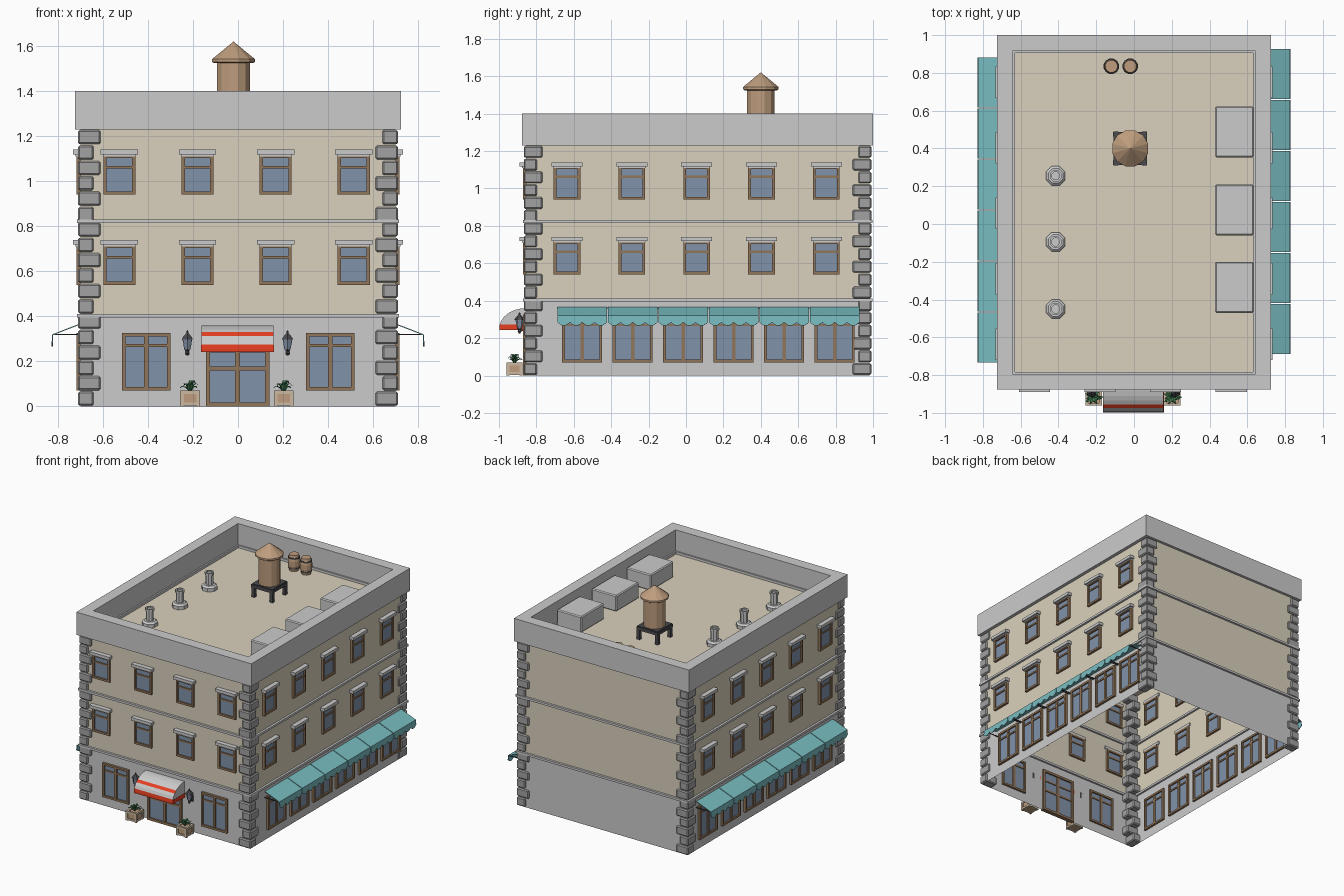
import bpy, bmesh, math
from math import sin, cos, pi
from mathutils import Matrix, Vector

if "Cube" in bpy.data.objects:
    bpy.data.objects.remove(bpy.data.objects["Cube"])


def mat(name, *rgb):
    m = bpy.data.materials.new(name)
    m.diffuse_color = (*rgb, 1)
    m.use_nodes = True
    m.node_tree.nodes["Principled BSDF"].inputs["Base Color"].default_value = m.diffuse_color
    return m


BEIGE = mat("plaster", .70, .64, .51)
BASE = mat("base_stone", .58, .58, .59)
STONE = mat("corner_stone", .36, .36, .36)
WOOD = mat("frame_wood", .29, .18, .10)
GLASS = mat("glass", .22, .29, .40)
TEAL = mat("teal_canvas", .19, .50, .53)
RED = mat("red_canvas", .80, .05, .015)
WHITE = mat("light_canvas", .8, .8, .78)
TAN = mat("tank_wood", .52, .34, .21)
DARK = mat("dark_metal", .07, .07, .08)
CRATE = mat("planter_wood", .60, .49, .36)
GREEN = mat("leaf", .06, .22, .09)
PALE = mat("pale_stone", .76, .76, .76)

parts = {}


def part(name, material=None):
    """bmesh collecting all geometry of one named part"""
    return parts.setdefault(name, (bmesh.new(), material))[0]


def box(bm, lo, hi, M=Matrix()):
    lo, hi = Vector(lo), Vector(hi)
    T = M @ Matrix.Translation((lo + hi) / 2) @ Matrix.Diagonal((*(hi - lo), 1))
    bmesh.ops.create_cube(bm, size=1, matrix=T)


def turned(bm, x, y, profile, n):
    """stack of (radius, z) rings, capped at both ends"""
    rings = [[bm.verts.new((x + r * cos(2 * pi * (i + .5) / n), y + r * sin(2 * pi * (i + .5) / n), z))
              for i in range(n)] for r, z in profile]
    for a, b in zip(rings, rings[1:]):
        for i in range(n):
            bm.faces.new((a[i], a[(i + 1) % n], b[(i + 1) % n], b[i]))
    bm.faces.new(rings[0][::-1])
    bm.faces.new(rings[-1])


def sheet(bm, rows, M=Matrix()):
    vs = [[bm.verts.new(M @ Vector(p)) for p in row] for row in rows]
    for a, b in zip(vs, vs[1:]):
        for i in range(len(a) - 1):
            bm.faces.new((a[i], a[i + 1], b[i + 1], b[i]))


# walls: open-bottomed shell in bands, blank back, flat roof
X0, X1, Y0, Y1 = -.70, .70, -.855, .98
loop = [(X0, Y0), (X1, Y0), (X1, Y1), (X0, Y1), (X0, Y0)]
for name, z0, z1, m in [("ground_floor_wall", 0, .40, BASE), ("upper_walls", .40, 1.24, BEIGE)]:
    sheet(part(name, m), [[(x, y, z) for x, y in loop] for z in (z0, z1)])
sheet(part("roof_deck", BEIGE), [[(X0, y, 1.225), (X1, y, 1.225)] for y in (Y0, Y1)])


def ring(bm, ox, oy0, oy1, t, z0, z1):
    """rectangular frame of wall thickness t"""
    outer = [(-ox, oy0), (ox, oy0), (ox, oy1), (-ox, oy1)]
    inner = [(-ox + t, oy0 + t), (ox - t, oy0 + t), (ox - t, oy1 - t), (-ox + t, oy1 - t)]
    vs = [[bm.verts.new((*p, z)) for p in c] for c, z in
          ((outer, z0), (outer, z1), (inner, z1), (inner, z0))]
    for k in range(4):
        a, b = vs[k], vs[(k + 1) % 4]
        for i in range(4):
            bm.faces.new((a[i], a[(i + 1) % 4], b[(i + 1) % 4], b[i]))


ring(part("parapet", PALE), .725, -.877, 1.0, .083, 1.23, 1.40)
ring(part("parapet_skirting", BASE), .645, -.797, .92, .014, 1.22, 1.243)
for z in (.395, .815):
    ring(part("floor_ledges", BASE), .716, -.871, .996, .03, z, z + .016)

# corner stones: long side alternates between the two walls
N, P = 18, 1.23 / 18
for cx, cy, flip in [(-1, -.867, 0), (1, -.867, 1), (1, .991, 0), (-1, .991, 1)]:
    for k in range(N):
        dx, dy = (.10, .07) if (k + flip) % 2 else (.07, .10)
        x, sy = .711 * cx, (1 if cy < 0 else -1)
        xs, ys = sorted((x, x - cx * dx)), sorted((cy, cy + sy * dy))
        box(part("corner_stones", STONE), (xs[0], ys[0], k * P + .003), (xs[1], ys[1], (k + 1) * P - .003))

# local wall frames: u along the wall, v outwards, z up
FRONT = Matrix(((1, 0, 0, 0), (0, -1, 0, Y0), (0, 0, 1, 0), (0, 0, 0, 1)))
RIGHT = Matrix(((0, 1, 0, X1), (1, 0, 0, 0), (0, 0, 1, 0), (0, 0, 0, 1)))
LEFT = Matrix(((0, -1, 0, X0), (1, 0, 0, -.045), (0, 0, 1, 0), (0, 0, 0, 1)))


def framed(side, kind, M, u, w, z0, z1, rail, mullion=0, t=.015):
    """framed glazing with a horizontal rail and optional centre post"""
    f = part(f"{side}_{kind}_frames", WOOD)
    h = w / 2
    for a, b in [((-h, z0), (-h + t, z1)), ((h - t, z0), (h, z1)), ((-h + t, z1 - t), (h - t, z1)),
                 ((-h + t, z0), (h - t, z0 + t))]:
        box(f, (u + a[0], -.015, a[1]), (u + b[0], .017, b[1]), M)
    box(f, (u - h + t, -.01, rail - .006), (u + h - t, .013, rail + .006), M)
    if mullion:
        box(f, (u - mullion / 2, -.01, z0 + t), (u + mullion / 2, .014, z1 - t), M)
    box(part(f"{side}_{kind}_glass", GLASS), (u - h + t, -.004, z0 + t), (u + h - t, .006, z1 - t), M)


def upper_windows(side, M, us):
    for u in us:
        for z in (.54, .94):
            framed(side, "window", M, u, .143, z, z + .178, z + .122)
            lint = part(f"{side}_window_lintels", PALE)
            box(lint, (u - .083, -.01, z + .178), (u + .083, .034, z + .2), M)
            box(lint, (u - .072, -.01, z + .17), (u + .072, .022, z + .178), M)


upper_windows("front", FRONT, [-.527 + .347 * i for i in range(4)])
for side, M in (("right", RIGHT), ("left", LEFT)):
    M_win = M.copy()
    M_win[1][3] = 0
    upper_windows(side, M_win, [-.636 + .3465 * i for i in range(5)])
    # shop windows with one teal awning over each
    for i in range(6):
        u = -.555 + .27 * i
        framed(side, "shop_window", M, u, .214, .07, .325, .27, .02)
        n = 24
        us = [u - .132 + .264 * j / n for j in range(n + 1)]
        hem = [.284 - .018 * abs(sin(4 * pi * j / n)) for j in range(n + 1)]
        bm = part(f"{side}_awnings", TEAL)
        sheet(bm, [[(a, .004, .367) for a in us], [(a, .125, .320) for a in us],
                   [(a, .128, z) for a, z in zip(us, hem)]], M)
        for s in (-.128, .128):
            box(part(f"{side}_awning_arms", DARK), (u + s - .003, 0, .316), (u + s + .003, .122, .321), M)

# front shop windows and double door
for u in (-.407, .41):
    framed("front", "shop_window", FRONT, u, .215, .07, .325, .27, .02)
framed("front", "door", FRONT, -.002, .282, 0, .33, .245, .022, .018)
box(part("front_door_frames", WOOD), (-.13, -.01, .16), (.126, .013, .176), FRONT)

# rounded striped awning over the door
A, B, Z = .142, .105, .255
arc = [(A * sin(a), Z + B * cos(a)) for a in [pi / 2 * i / 8 for i in range(9)]] + [(A, .242)]
for k, cols in enumerate([(0, 4), (4, 5), (5, 7), (7, 9)]):
    red = k % 2
    pts = arc[cols[0]:cols[1] + 1]
    bm = part("door_awning_red" if red else "door_awning_light", RED if red else WHITE)
    sheet(bm, [[(u, v, z) for v, z in pts] for u in (-.163, .157)], FRONT)
    # side cheeks following the curve
    for u in (-.163, .157):
        cheek = part("door_awning_cheeks", WHITE)
        sheet(cheek, [[(u, v, z) for v, z in pts], [(u, v, .272) for v, z in pts]], FRONT) if k < 3 else None
for u in (-.163, .157):
    box(part("door_awning_red", RED), (u - .002, 0, .242), (u + .002, A, .272), FRONT)

for x in (-.225, .22):
    # wall lantern
    y = Y0 - .035
    m = part("lanterns", DARK)
    turned(m, x, y, [(.004, .225), (.010, .235), (.008, .245), (.014, .252)], 6)
    turned(m, x, y, [(.028, .296), (.024, .306), (.009, .322), (.004, .325), (.006, .331), (.001, .338)], 6)
    turned(part("lantern_glass", GLASS), x, y, [(.013, .252), (.022, .296)], 6)
    for i in range(6):
        a = 2 * pi * (i + .5) / 6
        d = Vector((cos(a), sin(a), 0))
        s = Vector((-d.y, d.x, 0)) * .002
        lo, hi = Vector((x, y, .252)) + d * .0145, Vector((x, y, .296)) + d * .0235
        sheet(m, [[lo - s, lo + s], [hi - s, hi + s]])
    box(m, (x - .004, y, .238), (x + .004, Y0, .246))
    box(m, (x - .010, Y0 - .006, .228), (x + .010, Y0, .275))

for x in (-.213, .203):
    # planter crate
    y, h = -.917, .044
    c = part("planter_trim", CRATE)
    for sx in (-1, 1):
        for sy in (-1, 1):
            px, py = x + sx * (h - .008), y + sy * (h - .008)
            box(c, (px - .008, py - .008, 0), (px + .008, py + .008, .056))
        for z0, z1 in ((.004, .018), (.054, .07)):
            box(c, (x - h, y + sx * (h - .007) - .007, z0), (x + h, y + sx * (h - .007) + .007, z1))
            box(c, (x + sx * (h - .007) - .007, y - h, z0), (x + sx * (h - .007) + .007, y + h, z1))
    box(part("planter_panels", TAN), (x - .038, y - .038, .004), (x + .038, y + .038, .062))
    # arching leaves
    for i in range(14):
        a = 2.4 * i
        L, H = .052 - .012 * (i % 3), .028 + .012 * (i % 3)
        d, s = Vector((cos(a), sin(a), 0)), Vector((-sin(a), cos(a), 0))
        rows = []
        for t, w in ((0, .003), (.35, .008), (.7, .007), (1, .0008)):
            p = Vector((x, y, .062 + H * sin(pi * .75 * t))) + d * L * t
            rows.append([p - s * w, p + s * w])
        sheet(part("planter_leaves", GREEN), rows)

# roof: water tower on a legged stand
tx, ty = -.02, .40
stand = part("tower_stand", DARK)
for sx in (-1, 1):
    for sy in (-1, 1):
        px, py = tx + sx * .075, ty + sy * .075
        box(stand, (px - .012, py - .012, 1.22), (px + .012, py + .012, 1.31))
    box(stand, (tx - .09, ty + sx * .075 - .013, 1.295), (tx + .09, ty + sx * .075 + .013, 1.318))
    box(stand, (tx + sx * .075 - .013, ty - .09, 1.295), (tx + sx * .075 + .013, ty + .09, 1.318))
box(stand, (tx - .085, ty - .085, 1.31), (tx + .085, ty + .085, 1.324))
turned(part("water_tank", TAN), tx, ty, [(.076, 1.324), (.076, 1.535)], 12)
turned(part("tank_roof", TAN), tx, ty, [(.09, 1.525), (.098, 1.53), (.098, 1.543), (.001, 1.62)], 12)

# barrels, vents and service boxes
for x in (-.12, -.02):
    turned(part("barrels", TAN), x, .835, [(.033, 1.225), (.042, 1.265), (.042, 1.30), (.033, 1.345)], 12)
    for r, z in ((.0385, 1.243), (.0395, 1.318)):
        turned(part("barrel_hoops", DARK), x, .835, [(r + .002, z), (r + .002, z + .009)], 12)
for y in (.255, -.095, -.45):
    turned(part("roof_vents", BASE), -.415, y, [(.055, 1.225), (.055, 1.25), (.042, 1.262), (.027, 1.262),
                                                (.027, 1.335), (.033, 1.335), (.033, 1.352), (.022, 1.352), (.022, 1.34)], 8)
for y in (.488, .075, -.335):
    box(part("service_boxes", PALE), (.43, y - .135, 1.225), (.635, y + .135, 1.345))

# turn every collected part into an object
for name, (bm, material) in parts.items():
    bmesh.ops.recalc_face_normals(bm, faces=bm.faces[:])
    me = bpy.data.meshes.new(name)
    bm.to_mesh(me)
    bm.free()
    ob = bpy.data.objects.new(name, me)
    bpy.context.collection.objects.link(ob)
    if material:
        me.materials.append(material)
    if name in ("corner_stones", "service_boxes"):
        b = ob.modifiers.new("bevel", "BEVEL")
        b.width, b.segments = .007, 1
    if name.endswith("_awnings"):
        s = ob.modifiers.new("thickness", "SOLIDIFY")
        s.thickness = .005
